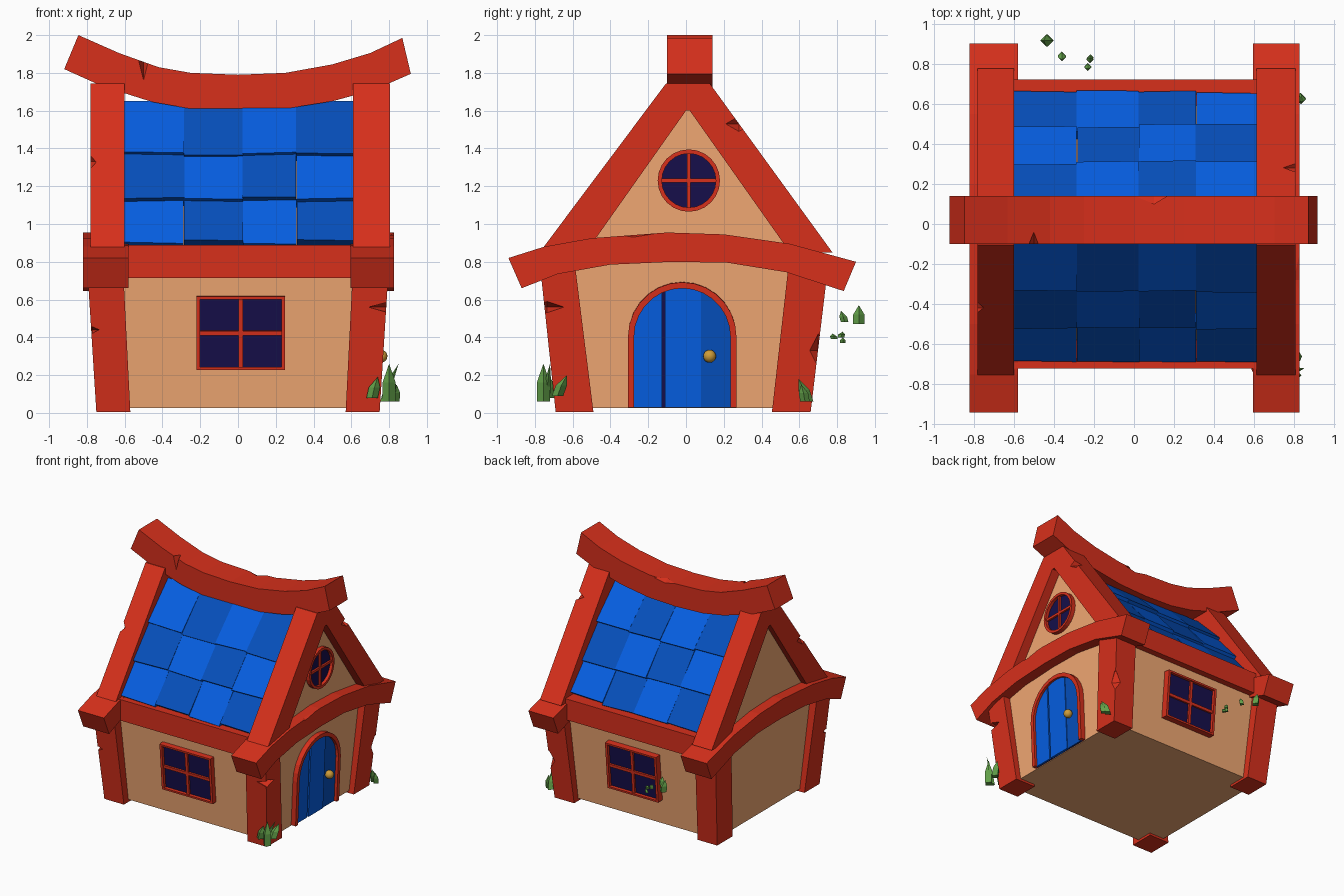
import bpy, bmesh, math, random
from mathutils import Matrix, Vector

if "Cube" in bpy.data.objects:
    bpy.data.objects.remove(bpy.data.objects["Cube"])
random.seed(4)

def mat(name, *rgb):
    m = bpy.data.materials.new(name)
    m.diffuse_color = [(c / 255) ** 2.2 for c in rgb] + [1]
    m.use_nodes = True
    m.node_tree.nodes["Principled BSDF"].inputs["Base Color"].default_value = m.diffuse_color
    return m

RED, TAN = mat("red_wood", 214, 51, 33), mat("plaster", 240, 166, 114)
BLUE, DARK_BLUE = mat("blue", 14, 94, 224), mat("dark_blue", 14, 80, 186)
GLASS, GOLD, GREEN = mat("glass", 28, 22, 76), mat("brass", 205, 155, 60), mat("leaf", 98, 158, 74)

def make(name, verts, faces, m, M=Matrix()):
    me = bpy.data.meshes.new(name)
    me.from_pydata([M @ Vector(v) for v in verts], [], faces)
    bm = bmesh.new()
    bm.from_mesh(me)
    bmesh.ops.recalc_face_normals(bm, faces=bm.faces)
    bm.to_mesh(me)
    bm.free()
    o = bpy.data.objects.new(name, me)
    bpy.context.collection.objects.link(o)
    me.materials.append(m)
    return o

def prism(name, pts, a, b, m, M=Matrix()):
    n = len(pts)
    v = [(*p, a) for p in pts] + [(*p, b) for p in pts]
    f = [range(n), range(n, 2 * n)] + [(i, (i + 1) % n, n + (i + 1) % n, n + i) for i in range(n)]
    return make(name, v, [tuple(q) for q in f], m, M)

def box(name, u0, u1, v0, v1, a, b, m, M=Matrix()):
    return prism(name, [(u0, v0), (u1, v0), (u1, v1), (u0, v1)], a, b, m, M)

def loft(name, lo, hi, z0, z1, m):
    """Tapered block; lo and hi are (x0, x1, y0, y1)."""
    q = lambda r, z: [(r[0], r[2], z), (r[1], r[2], z), (r[1], r[3], z), (r[0], r[3], z)]
    return make(name, q(lo, z0) + q(hi, z1), [(0, 1, 2, 3), (4, 5, 6, 7)] +
                [(i, (i + 1) % 4, 4 + (i + 1) % 4, 4 + i) for i in range(4)], m)

def ribbon(name, outer, inner, a, b, m, M, closed=False):
    """Band between two matching point rows, extruded from a to b."""
    n = len(outer)
    v = [(*p, d) for o, i in zip(outer, inner) for p, d in ((o, a), (i, a), (i, b), (o, b))]
    f = [] if closed else [(0, 1, 2, 3), tuple(4 * n - 4 + k for k in range(4))]
    for s in range(n if closed else n - 1):
        t = (s + 1) % n
        f += [(4 * s + k, 4 * s + (k + 1) % 4, 4 * t + (k + 1) % 4, 4 * t + k) for k in range(4)]
    return make(name, v, f, m, M)

def frame(u, v, w, origin=(0, 0, 0)):
    M = Matrix((u, v, w)).transposed().to_4x4()
    M.translation = origin
    return M

SIDE = frame((0, 1, 0), (0, 0, 1), (1, 0, 0))     # (y, z) profile along x
FRONT = frame((1, 0, 0), (0, 0, 1), (0, 1, 0))    # (x, z) profile along y
DOOR = frame((0, 1, 0), (.042, 0, .999), (.999, 0, -.042), (.705, 0, 0))  # on the leaning wall

def chip(obj, loc, size):
    """Splinter notch cut into a beam edge."""
    x, y, z = size
    bm = bmesh.new()
    for p in ((x, 0, 0), (-x, 0, 0), (0, y, 0), (0, -y, 0), (0, 0, z), (0, 0, -z)):
        bm.verts.new(Vector(p) + Vector(loc))
    bmesh.ops.convex_hull(bm, input=bm.verts)
    bmesh.ops.recalc_face_normals(bm, faces=bm.faces)
    c = make("chip_cutter", [], [], RED)
    bm.to_mesh(c.data)
    bm.free()
    c.hide_render = True
    c.hide_viewport = True
    mod = obj.modifiers.new("chip", 'BOOLEAN')
    mod.operation, mod.object = 'DIFFERENCE', c

# Plaster walls flaring upward, and the gable block under the roof
loft("walls", (-.705, .705, -.63, .605), (-.74, .74, -.695, .68), .025, .84, TAN)
prism("gable_walls", [(-.65, .8), (.66, .8), (.01, 1.64)], -.73, .73, TAN, SIDE)

# Corner posts
posts = {}
for sx in (-1, 1):
    for sy in (-1, 1):
        yl, yh = ((-.69, -.49), (-.775, -.59)) if sy < 0 else ((.455, .66), (.545, .755))
        xl, xh = sorted((sx * .57, sx * .75)), sorted((sx * .61, sx * .80))
        posts[sx, sy] = loft("corner_post", (*xl, *yl), (*xh, *yh), 0.005, .8, RED)

# Eave beams, curved gable beams, rafters and sagging ridge beam
for s in (-1, 1):
    box("eave_beam", -.62, .62, .715, .89, s * .56, s * .72, RED, FRONT)
arch_top = [(-.94, .82), (-.75, .88), (-.5, .925), (-.1, .955), (.2, .945), (.55, .895), (.90, .80)]
arch_low = [(-.87, .66), (-.68, .735), (-.4, .785), (-.07, .80), (.22, .795), (.53, .745), (.835, .645)]
rafter_out = [(-.775, .85), (-.105, 1.745), (.125, 1.745), (.775, .85)]
rafter_in = [(-.53, .85), (.0, 1.6), (.02, 1.6), (.55, .85)]
arches, rafters = {}, {}
for s, a, b, c, d in ((-1, -.82, -.58, -.78, -.6), (1, .595, .825, .61, .805)):
    arches[s] = ribbon("curved_gable_beam", arch_top, arch_low, a, b, RED, SIDE)
    rafters[s] = ribbon("gable_rafters", rafter_out, rafter_in, c, d, RED, SIDE)
ridge_top = [(-.845, 2.0), (-.63, 1.905), (-.42, 1.83), (-.25, 1.80), (0, 1.79), (.25, 1.80), (.5, 1.845), (.7, 1.905), (.87, 1.985)]
ridge_low = [(-.92, 1.82), (-.72, 1.73), (-.45, 1.645), (-.25, 1.61), (0, 1.60), (.25, 1.61), (.5, 1.65), (.72, 1.71), (.915, 1.795)]
ridge = ribbon("ridge_beam", ridge_top, ridge_low, -.10, .14, RED, FRONT)

# Splinter chips in the beams
chip(ridge, (-.5, -.10, 1.86), (.025, .06, .10))
chip(ridge, (.1, .14, 1.79), (.1, .05, .02))
chip(rafters[1], (.805, .28, 1.53), (.06, .07, .04))
chip(rafters[-1], (-.78, -.42, 1.33), (.03, .07, .05))
chip(arches[1], (.825, -.28, .95), (.05, .12, .02))
chip(posts[1, -1], (.785, -.735, .56), (.11, .09, .03))
chip(posts[1, 1], (.77, .70, .33), (.05, .045, .1))
chip(posts[-1, -1], (-.77, -.73, .44), (.04, .04, .02))

# Roof tiles: three overlapping rows of four on each slope
cols, rows = [-.605, -.285, .025, .31, .615], [0, .28, .59, .95]
for s, y0 in ((-1, -.68), (1, .65)):
    up, out = Vector((0, -s * .598, .801)), Vector((0, s * .801, .598))
    M = frame((1, 0, 0), up, out, (0, y0, .90))
    for r in range(3):
        for c in range(4):
            j = lambda k: random.uniform(-k, k)
            u0, u1 = cols[c] + j(.003), cols[c + 1] + j(.003)
            v0, v1, lift = rows[r] + j(.012), rows[r + 1] + .02, .01 + j(.008)
            sl, tip = j(.005), -.012 if r < 2 else -.045
            v = [(u0, v0 - sl, -.06), (u1, v0 + sl, -.06), (u1, v1, -.07), (u0, v1, -.07),
                 (u0, v0 - sl, lift), (u1, v0 + sl, lift), (u1, v1, tip), (u0, v1, tip)]
            f = [(0, 1, 2, 3), (4, 5, 6, 7)] + [(i, (i + 1) % 4, 4 + (i + 1) % 4, 4 + i) for i in range(4)]
            light = (r + c + (s > 0)) % 2 == 0
            make("roof_tile", v, f, BLUE if light else DARK_BLUE, M)

# Four-pane windows on the front and back walls
for s in (-1, 1):
    M = frame((1, 0, 0), (0, s * .084, .996), (0, s * .996, -.084), (.015, s * .655 - .005, .425))
    box("window_glass", -.22, .22, -.18, .18, -.03, .02, GLASS, M)
    for k in (-1, 1):
        box("window_frame_upright", k * .215, k * .235, -.195, .195, -.03, .045, RED, M)
        box("window_frame_rail", -.235, .235, k * .18, k * .195, -.03, .045, RED, M)
    box("window_mullion", -.012, .012, -.19, .19, -.03, .035, RED, M)
    box("window_crossbar", -.23, .23, -.012, .012, -.03, .035, RED, M)

# Round gable window
circle = lambda r, n=24: [(.015 + r * math.cos(t * 2 * math.pi / n), 1.23 + r * math.sin(t * 2 * math.pi / n)) for t in range(n)]
prism("round_glass", circle(.15), .70, .74, GLASS, SIDE)
ribbon("round_window_frame", circle(.165), circle(.143), .70, .765, RED, SIDE, True)
box("round_mullion", .005, .025, 1.08, 1.38, .70, .755, RED, SIDE)
box("round_crossbar", -.135, .165, 1.22, 1.24, .70, .755, RED, SIDE)

# Arched door: planks, frame and knob
def arch(r):
    return [(-.02 + r, .03)] + [(-.02 + r * math.cos(t * math.pi / 14), .405 + (r + .002) * math.sin(t * math.pi / 14))
                                for t in range(15)] + [(-.02 - r, .03)]
prism("door_backing", arch(.265), -.03, .008, GLASS, DOOR)
for u0, u1, d, m in ((-.285, -.127, .02, BLUE), (-.112, .08, .022, BLUE), (.08, .245, .016, DARK_BLUE)):
    us = [u0 + (u1 - u0) * i / 5 for i in range(6)]
    top = [(u, .405 + math.sqrt(max(0, .265 ** 2 - (u + .02) ** 2))) for u in us]
    prism("door_plank", [(u1, .03)] + top[::-1] + [(u0, .03)], -.02, d, m, DOOR)
ribbon("door_frame", arch(.287), arch(.255), -.03, .04, RED, DOOR)
bpy.ops.mesh.primitive_uv_sphere_add(segments=16, ring_count=10, radius=.034, location=(.757, .125, .30))
knob = bpy.context.object
knob.name = "door_knob"
knob.data.materials.append(GOLD)
bpy.ops.object.shade_smooth()

# Grass tufts and loose leaves: base, height, width, lean
leaves = [(.80, -.755, .06, .20, .035, 0, 0), (.71, -.72, .08, .11, .03, .03, 0), (.80, -.68, .09, .11, .03, .02, .05),
          (.77, -.74, .06, .2, .018, .08, .02), (.80, .645, .06, .12, .03, .02, -.05), (.83, .63, .06, .09, .025, .01, -.02),
          (-.43, .915, .47, .1, .03, -.02, 0), (-.36, .84, .48, .06, .02, 0, -.02), (-.22, .82, .40, .03, .018, 0, .01),
          (-.23, .785, .39, .03, .018, 0, -.01), (-.22, .83, .37, .03, .015, .01, 0)]
for x, y, z, h, w, lx, ly in leaves:
    ring = [(x - w, y, z), (x, y - w, z), (x + w, y, z), (x, y + w, z)]
    mid = [(p[0] + lx * .4, p[1] + ly * .4, z + h * .5) for p in ring]
    f = [(0, 1, 2, 3)] + [(i, (i + 1) % 4, 4 + (i + 1) % 4, 4 + i) for i in range(4)]
    make("grass_leaf", ring + mid + [(x + lx, y + ly, z + h)], f + [(4 + i, 4 + (i + 1) % 4, 8) for i in range(4)], GREEN)
